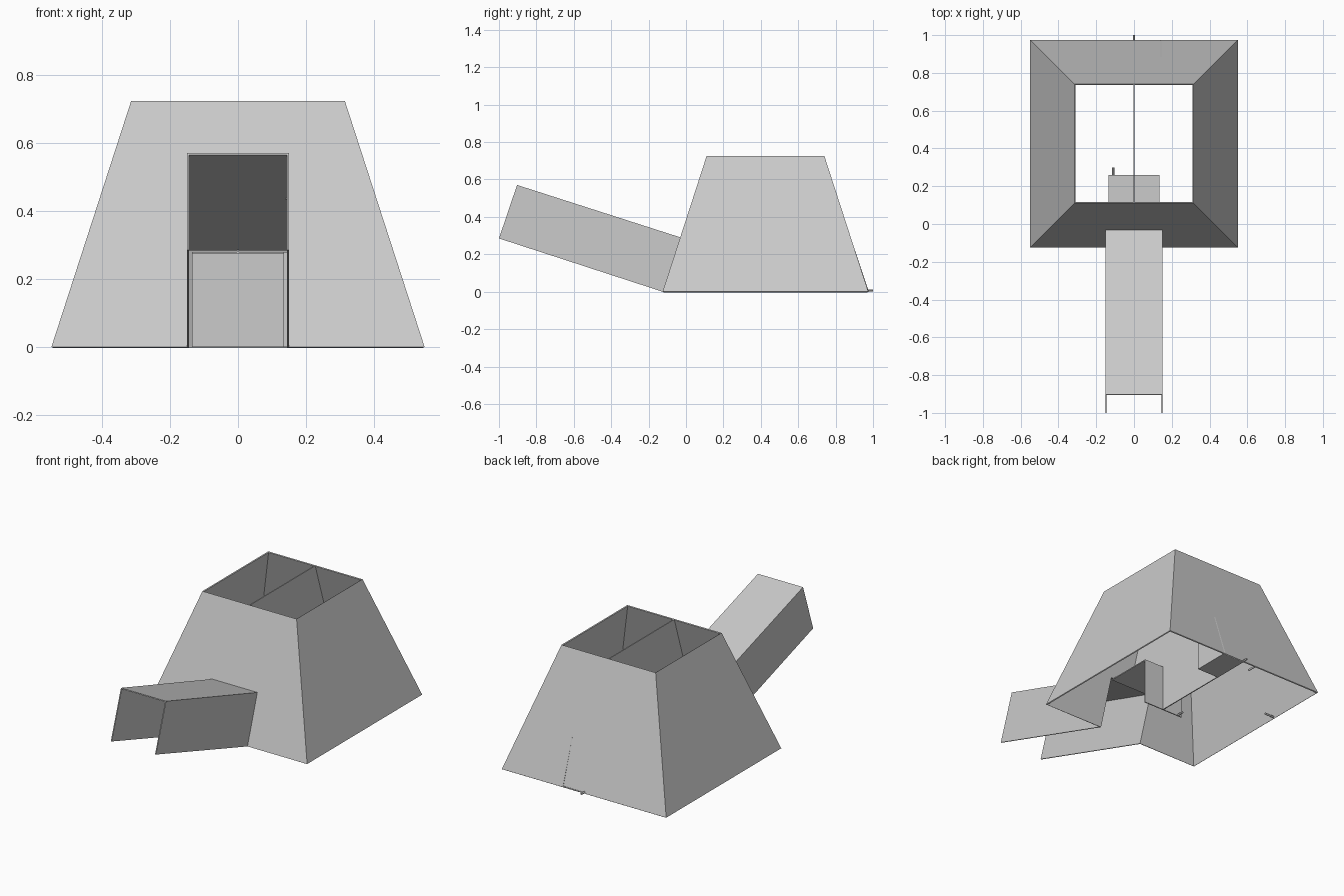
import bpy
from mathutils import Vector

cube = bpy.data.objects.get("Cube")
if cube:
    bpy.data.objects.remove(cube)

gray = bpy.data.materials.new("plain_gray")
gray.use_nodes = True
COLOR = (0.6, 0.6, 0.6, 1)
gray.diffuse_color = COLOR
gray.node_tree.nodes["Principled BSDF"].inputs["Base Color"].default_value = COLOR

T = 0.006                        # sheet thickness
BASE, TOP, H, MID = 0.55, 0.315, 0.725, 0.425
DOOR_W, DOOR_H = 0.145, 0.285
BOX_W, BOX_H, BOX_Y = 0.135, 0.28, 0.26


def front_y(z):
    return MID - BASE + (BASE - TOP) * z / H


def back_y(z):
    return 2 * MID - front_y(z)


def sheet(name, verts, faces=None, offset=-1):
    """Thin sheet-metal part made from flat faces."""
    mesh = bpy.data.meshes.new(name)
    mesh.from_pydata(verts, [], faces or [range(len(verts))])
    mesh.materials.append(gray)
    obj = bpy.data.objects.new(name, mesh)
    bpy.context.collection.objects.link(obj)
    mod = obj.modifiers.new("thickness", "SOLIDIFY")
    mod.thickness, mod.offset = T, offset
    mod.use_even_offset = True
    return obj


def peg(name, start, end, radius=0.006):
    """Small round pin between two points."""
    a, b = Vector(start), Vector(end)
    bpy.ops.mesh.primitive_cylinder_add(vertices=12, radius=radius,
                                        depth=(b - a).length, location=(a + b) / 2)
    obj = bpy.context.object
    obj.name = name
    obj.rotation_euler = (b - a).to_track_quat("Z", "Y").to_euler()
    obj.data.materials.append(gray)
    bpy.ops.object.shade_smooth_by_angle()


# Tapered shell, open above and below, with a doorway notch in the front
y0, y1, yd = front_y(0), front_y(H), front_y(DOOR_H)
shell = [(-BASE, y0, 0), (-DOOR_W, y0, 0), (-DOOR_W, yd, DOOR_H), (DOOR_W, yd, DOOR_H),
         (DOOR_W, y0, 0), (BASE, y0, 0), (TOP, y1, H), (-TOP, y1, H),
         (BASE, back_y(0), 0), (-BASE, back_y(0), 0),
         (TOP, back_y(H), H), (-TOP, back_y(H), H)]
sheet("tapered_shell", shell,
      [range(8), (5, 8, 10, 6), (8, 9, 11, 10), (9, 0, 7, 11)])

# Sloping entrance tunnel: roof and two sides
profile = [(y0, 0), (yd, DOOR_H), (-0.905, 0.565), (-1.0, 0.285)]
tunnel = [(x, y, z) for x in (-DOOR_W, DOOR_W) for y, z in profile]
sheet("entrance_tunnel", tunnel, [(0, 1, 2, 3), (7, 6, 5, 4), (1, 5, 6, 2)])

# Inner vestibule: flat roof and back panel, open to both compartments
yb = front_y(BOX_H)
vestibule = [(s * BOX_W, y, z) for s in (-1, 1)
             for y, z in ((yb, BOX_H), (BOX_Y, BOX_H), (BOX_Y, 0))]
sheet("vestibule", vestibule, [(0, 3, 4, 1), (1, 4, 5, 2)])

# Central divider
outline = [(BOX_Y, 0), (back_y(0), 0), (back_y(H), H), (y1, H), (yb, BOX_H), (BOX_Y, BOX_H)]
sheet("center_divider", [(0, y, z) for y, z in outline], offset=0)

# Rear compartment tucked under the back slope
yr = back_y(H)
rear = [(x, y, z) for x in (0, DOOR_W)
        for y, z in ((yr, 0), (back_y(0), 0), (back_y(BOX_H), BOX_H), (yr, BOX_H))]
sheet("rear_compartment", rear, [(0, 1, 5, 4), (4, 5, 6, 7), (0, 4, 7, 3)])

# Pegs
peg("back_peg", (0, 0.96, 0.006), (0, 1.0, 0.006))
peg("vestibule_peg", (-0.11, 0.255, 0.006), (-0.11, 0.30, 0.006))
peg("side_peg", (-0.54, 0.59, 0.006), (-0.48, 0.59, 0.006))
peg("inner_back_peg", (-0.09, 0.91, 0.006), (-0.09, 0.97, 0.006))
peg("tunnel_pin", (0.14, -0.9, 0.437), (0.15, -0.9, 0.437), 0.003)
